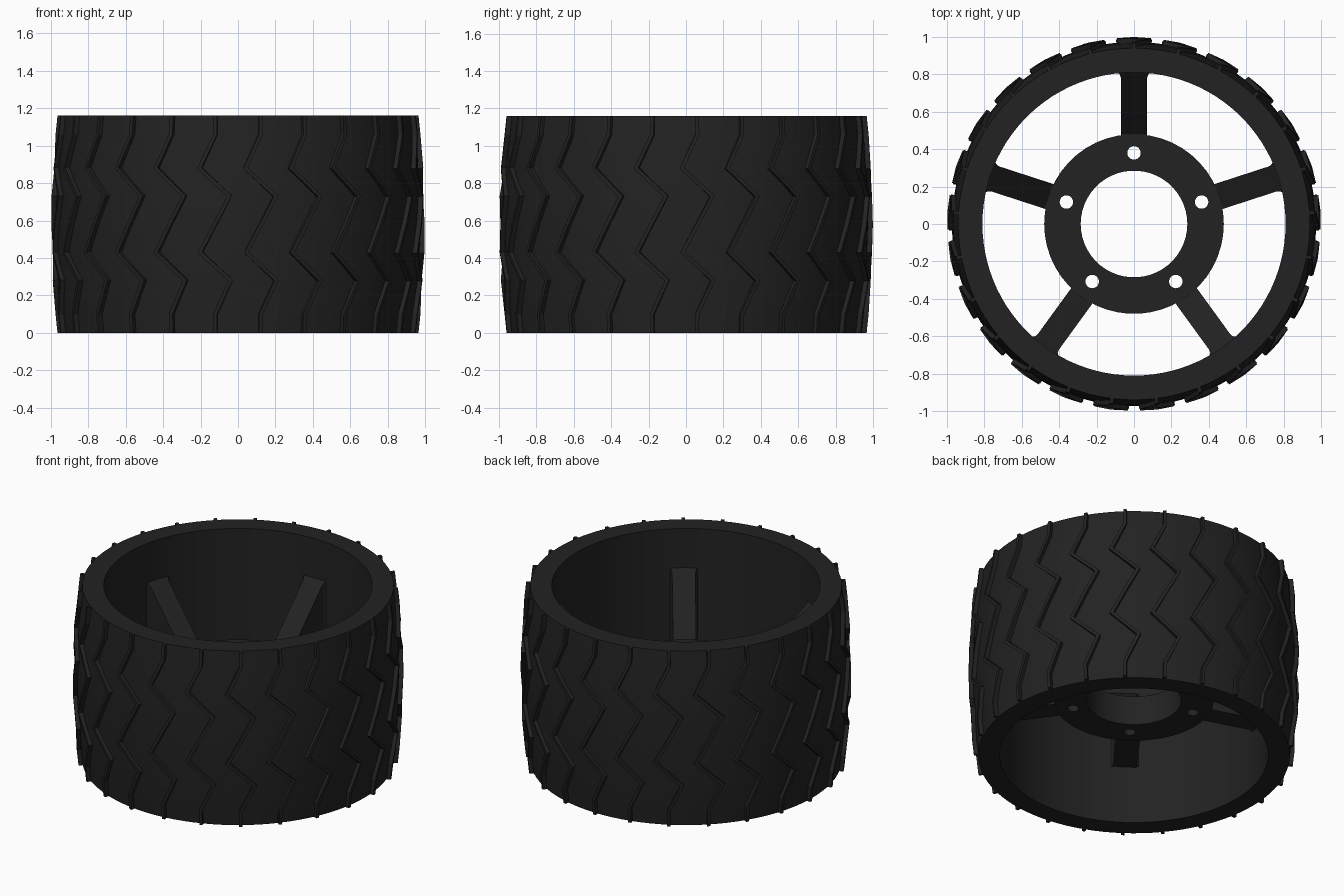
import bpy, bmesh, math

if "Cube" in bpy.data.objects:
    bpy.data.objects.remove(bpy.data.objects["Cube"])

H = 1.16
MID = H / 2
rubber = bpy.data.materials.new("black_rubber")
rubber.diffuse_color = (0.016, 0.016, 0.016, 1)
rubber.use_nodes = True
rubber.node_tree.nodes["Principled BSDF"].inputs["Base Color"].default_value = rubber.diffuse_color


def finish(bm, name):
    bmesh.ops.recalc_face_normals(bm, faces=bm.faces[:])
    me = bpy.data.meshes.new(name)
    bm.to_mesh(me)
    bm.free()
    ob = bpy.data.objects.new(name, me)
    me.materials.append(rubber)
    bpy.context.collection.objects.link(ob)
    return ob


def smooth(ob):
    bpy.ops.object.select_all(action='DESELECT')
    bpy.context.view_layer.objects.active = ob
    ob.select_set(True)
    bpy.ops.object.shade_smooth_by_angle(angle=math.radians(30))


def polar(r, a, z):
    return (r * math.cos(a), r * math.sin(a), z)


def lathe(name, profile, segs):
    """Revolve a closed (radius, z) profile around z."""
    bm = bmesh.new()
    rings = [[bm.verts.new(polar(r, 2 * math.pi * i / segs, z)) for r, z in profile]
             for i in range(segs)]
    n = len(profile)
    for i in range(segs):
        a, b = rings[i], rings[(i + 1) % segs]
        for j in range(n):
            k = (j + 1) % n
            bm.faces.new((a[j], b[j], b[k], a[k]))
    return finish(bm, name)


def body_radius(z):
    return 0.94 + 0.033 * (1 - ((z - MID) / MID) ** 2)


# Barrel-shaped tyre with straight inner wall
outer = [(body_radius(H * i / 12), H * i / 12) for i in range(13)]
tyre = lathe("tyre_body", [(0.81, 0)] + outer + [(0.81, H)], 100)
smooth(tyre)

# Hub ring with five bolt holes
hub = lathe("hub", [(0.285, 0.38), (0.48, 0.38), (0.48, 0.575), (0.285, 0.575)], 50)
bm = bmesh.new()
for i in range(5):
    a = math.pi / 2 + i * math.tau / 5
    new = bmesh.ops.create_cone(bm, cap_ends=True, segments=24, radius1=0.036,
                                radius2=0.036, depth=0.6)["verts"]
    bmesh.ops.translate(bm, verts=new, vec=polar(0.38, a, 0.48))
cutter = finish(bm, "bolt_hole_cutter")
cutter.hide_render = True
mod = hub.modifiers.new("bolt_holes", 'BOOLEAN')
mod.operation = 'DIFFERENCE'
mod.solver = 'EXACT'
mod.object = cutter
bpy.context.view_layer.objects.active = hub
bpy.ops.object.modifier_apply(modifier=mod.name)
bpy.data.objects.remove(cutter)
smooth(hub)

# Gusset spokes: flat underside, top rising to the tyre, flared outer end
# stations: radius, half width, top height
stations = [(0.45, 0.07, 0.565), (0.48, 0.07, 0.575), (0.78, 0.07, 0.87),
            (0.797, 0.075, 0.887), (0.808, 0.087, 0.898), (0.83, 0.11, 0.91)]
for i in range(5):
    a = math.pi / 2 + i * math.tau / 5
    c, s = math.cos(a), math.sin(a)
    bm = bmesh.new()
    loops = []
    for r, w, top in stations:
        corners = ((-w, 0.385), (w, 0.385), (w, top), (-w, top))
        loops.append([bm.verts.new((r * c - t * s, r * s + t * c, z)) for t, z in corners])
    for p, q in zip(loops, loops[1:]):
        for j in range(4):
            k = (j + 1) % 4
            bm.faces.new((p[j], p[k], q[k], q[j]))
    bm.faces.new(loops[0])
    bm.faces.new(loops[-1])
    finish(bm, f"spoke_{i + 1}")

# Zigzag tread ridges: (offset along circumference, height)
path = [(0, 0), (0, 0.10), (0.085, 0.28), (-0.08, 0.43), (0, MID),
        (0.08, 0.73), (-0.085, 0.88), (0, 1.06), (0, H)]
HALF = 0.010


def mitred(points):
    """Left and right offset points along the zigzag."""
    dirs = []
    for (x0, y0), (x1, y1) in zip(points, points[1:]):
        l = math.hypot(x1 - x0, y1 - y0)
        dirs.append(((x1 - x0) / l, (y1 - y0) / l))
    out = []
    for i, (x, y) in enumerate(points):
        d0, d1 = dirs[max(i - 1, 0)], dirs[min(i, len(dirs) - 1)]
        nx, ny = -d0[1] - d1[1], d0[0] + d1[0]
        l = math.hypot(nx, ny)
        nx, ny = nx / l, ny / l
        m = HALF / (nx * -d0[1] + ny * d0[0])
        out.append(((x + nx * m, y + ny * m), (x - nx * m, y - ny * m)))
    return out


bm = bmesh.new()
sides = mitred(path)
for i in range(25):
    base = math.pi / 2 + i * math.tau / 25
    loops = []
    for left, right in sides:
        pts = []
        for (s, z), lift in ((left, -0.012), (right, -0.012), (right, 0.026), (left, 0.026)):
            pts.append(bm.verts.new(polar(body_radius(z) + lift, base + s, z)))
        loops.append(pts)
    for p, q in zip(loops, loops[1:]):
        for j in range(4):
            k = (j + 1) % 4
            bm.faces.new((p[j], p[k], q[k], q[j]))
    bm.faces.new(loops[0])
    bm.faces.new(loops[-1])
finish(bm, "tread_ridges")
